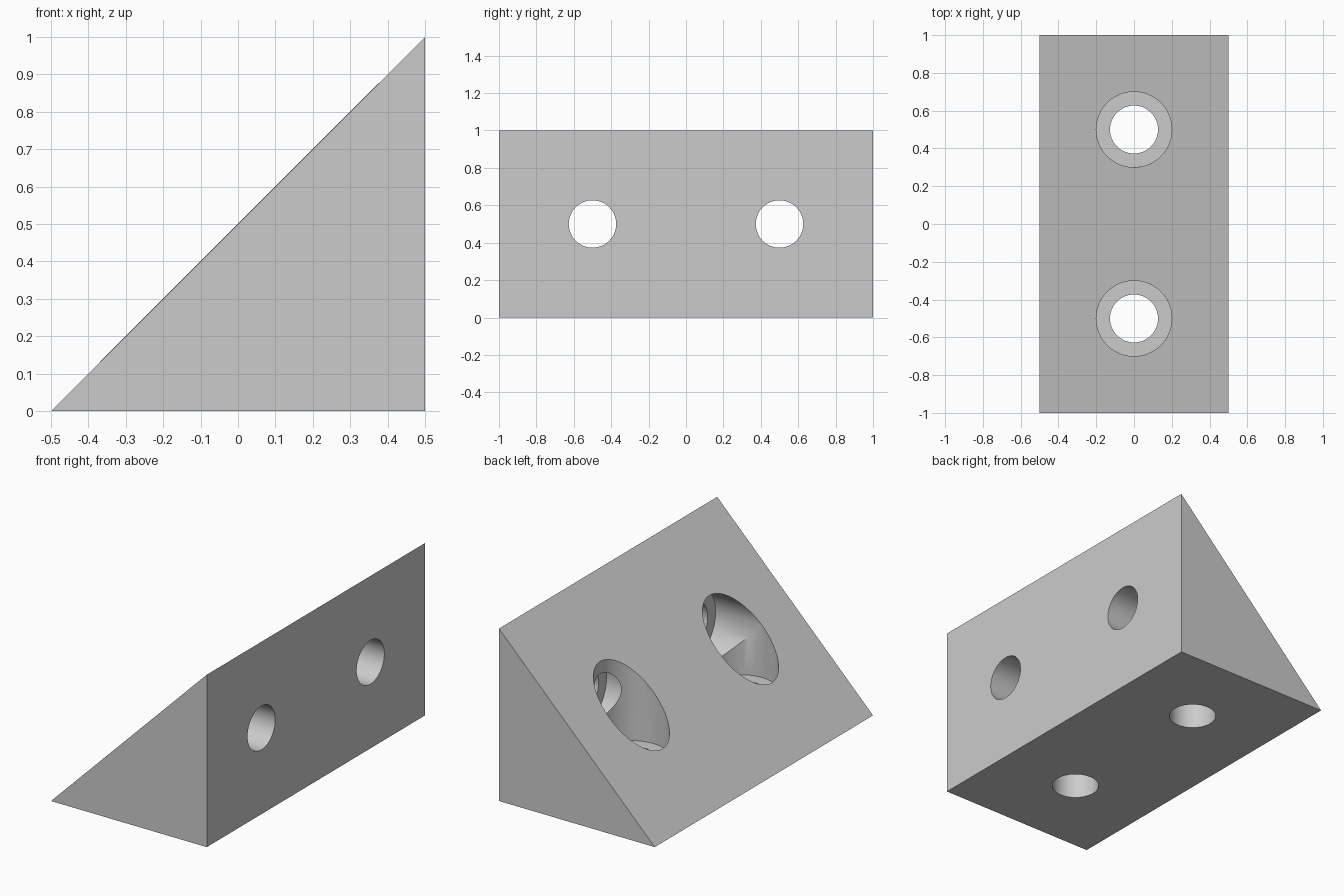
import bpy, bmesh
from math import pi
from mathutils import Matrix

cube = bpy.data.objects.get("Cube")
if cube:
    bpy.data.objects.remove(cube, do_unlink=True)

LENGTH, HALF, MID = 2.0, 0.5, 0.5
BOLT_R, HEAD_R, SEAT = 0.127, 0.2, 0.2   # hole radius, counterbore radius, wall left under it
SIDES = 48

grey = bpy.data.materials.new("plain_grey")
grey.use_nodes = True
colour = (0.6, 0.6, 0.6, 1)
grey.diffuse_color = colour
grey.node_tree.nodes["Principled BSDF"].inputs["Base Color"].default_value = colour


def make_object(name, bm):
    bmesh.ops.recalc_face_normals(bm, faces=bm.faces)
    mesh = bpy.data.meshes.new(name)
    bm.to_mesh(mesh)
    bm.free()
    mesh.materials.append(grey)
    ob = bpy.data.objects.new(name, mesh)
    bpy.context.collection.objects.link(ob)
    return ob


def cylinder(name, radius, start, end, y, sideways):
    """Cutter along z through x = 0, or along x at mid height."""
    bm = bmesh.new()
    centre = (start + end) / 2
    if sideways:
        place = Matrix.Translation((centre, y, MID)) @ Matrix.Rotation(pi / 2, 4, "Y")
    else:
        place = Matrix.Translation((0, y, centre))
    bmesh.ops.create_cone(bm, cap_ends=True, segments=SIDES, radius1=radius,
                          radius2=radius, depth=abs(end - start), matrix=place)
    ob = make_object(name, bm)
    ob.hide_render = True
    return ob


# Wedge: right triangle extruded along y
bm = bmesh.new()
profile = [(-HALF, 0), (HALF, 0), (HALF, 1)]
face = bm.faces.new([bm.verts.new((x, -LENGTH / 2, z)) for x, z in profile])
extruded = bmesh.ops.extrude_face_region(bm, geom=[face])["geom"]
bmesh.ops.translate(bm, vec=(0, LENGTH, 0),
                    verts=[v for v in extruded if isinstance(v, bmesh.types.BMVert)])
bracket = make_object("corner_bracket", bm)

# Counterbores from the slope, then bolt holes through base and upright face
cutters = []
for y in (-0.5, 0.5):
    cutters += [
        cylinder("base_counterbore", HEAD_R, SEAT, 1.5, y, False),
        cylinder("side_counterbore", HEAD_R, HALF - SEAT, -1, y, True),
        cylinder("base_bolt_hole", BOLT_R, -0.2, MID, y, False),
        cylinder("side_bolt_hole", BOLT_R, 0, 0.7, y, True),
    ]

bpy.context.view_layer.objects.active = bracket
for cutter in cutters:
    cut = bracket.modifiers.new("cut", "BOOLEAN")
    cut.operation, cut.solver, cut.object = "DIFFERENCE", "EXACT", cutter
    bpy.ops.object.modifier_apply(modifier=cut.name)
    bpy.data.objects.remove(cutter, do_unlink=True)

# Smooth bores, crisp edges
bpy.ops.object.select_all(action="DESELECT")
bracket.select_set(True)
bpy.ops.object.shade_smooth_by_angle(angle=pi / 6)
